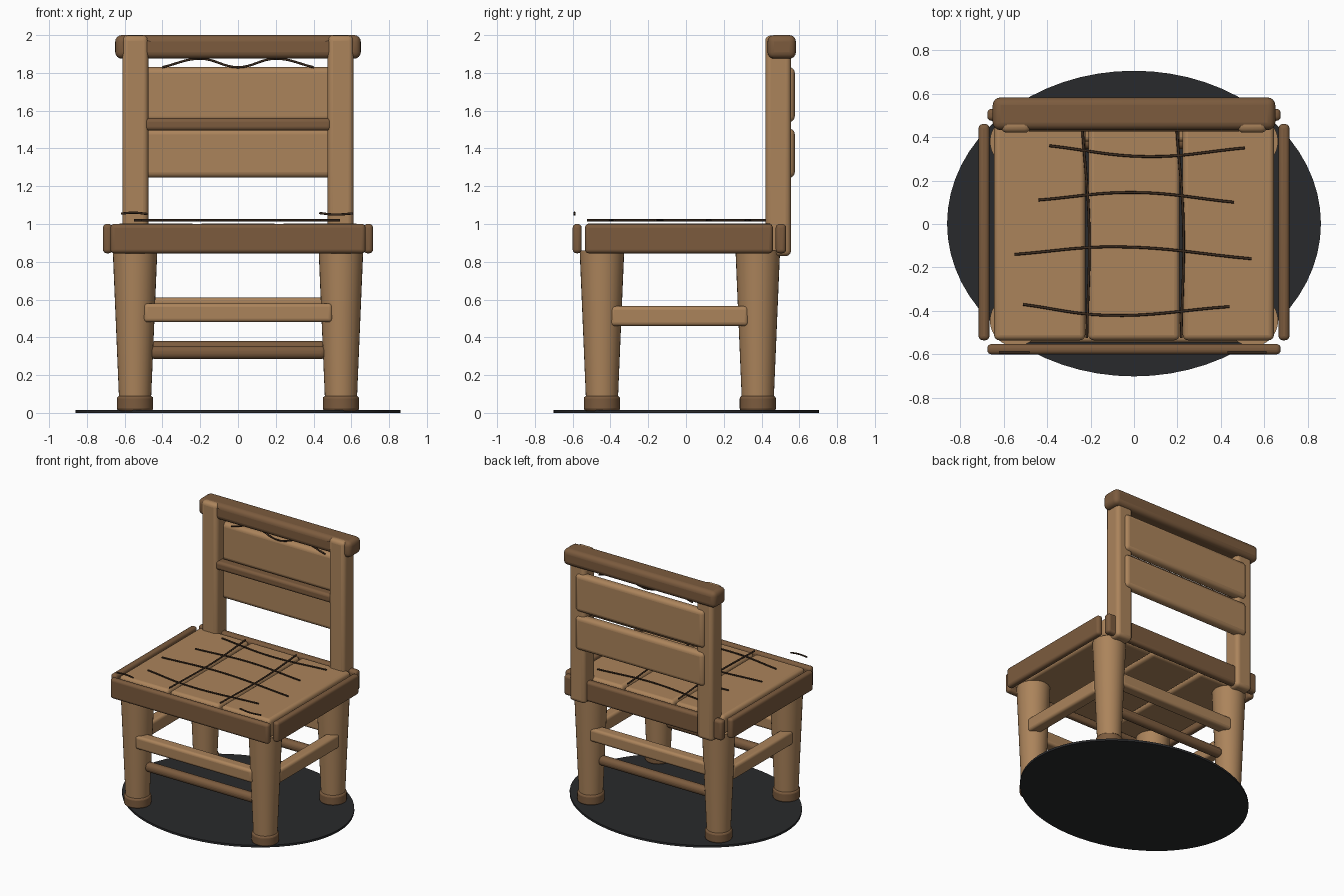
import bpy, math

if "Cube" in bpy.data.objects:
    bpy.data.objects.remove(bpy.data.objects["Cube"])


def material(name, col):
    m = bpy.data.materials.new(name)
    m.diffuse_color = (*col, 1)
    m.use_nodes = True
    m.node_tree.nodes["Principled BSDF"].inputs["Base Color"].default_value = m.diffuse_color
    return m


LIGHT = material("light_wood", (0.41, 0.23, 0.105))
DARK = material("dark_wood", (0.20, 0.105, 0.048))
GRAIN = material("grain_brown", (0.045, 0.025, 0.014))
BLACK = material("shadow_black", (0.022, 0.023, 0.025))


def finish(ob, name, mat):
    ob.name = name
    ob.data.materials.append(mat)
    bpy.ops.object.shade_smooth_by_angle(angle=math.radians(40))
    return ob


def block(name, x, y, z, mat, bevel=0.02):
    """Rounded box given by its (min, max) on each axis."""
    bpy.ops.mesh.primitive_cube_add(size=1, location=[sum(r) / 2 for r in (x, y, z)])
    ob = bpy.context.object
    ob.scale = [r[1] - r[0] for r in (x, y, z)]
    bpy.ops.object.transform_apply(location=False, rotation=False, scale=True)
    b = ob.modifiers.new("rounded_edges", 'BEVEL')
    b.width = bevel
    b.segments = 4
    return finish(ob, name, mat)


def cone(name, x, y, z, r1, r2, mat, bevel=0.0):
    bpy.ops.mesh.primitive_cone_add(vertices=32, radius1=r1, radius2=r2,
                                    depth=z[1] - z[0], location=(x, y, sum(z) / 2))
    ob = bpy.context.object
    if bevel:
        b = ob.modifiers.new("rounded_edges", 'BEVEL')
        b.width = bevel
        b.segments = 3
    return finish(ob, name, mat)


def line(name, pts, radius=0.006):
    """Thin round grain line through the points."""
    cu = bpy.data.curves.new(name, 'CURVE')
    cu.dimensions = '3D'
    cu.bevel_depth = radius
    cu.bevel_resolution = 2
    cu.resolution_u = 8
    cu.use_fill_caps = True
    sp = cu.splines.new('BEZIER')
    sp.bezier_points.add(len(pts) - 1)
    for bp, p in zip(sp.bezier_points, pts):
        bp.co = p
        bp.handle_left_type = bp.handle_right_type = 'AUTO'
    ob = bpy.data.objects.new(name, cu)
    bpy.context.collection.objects.link(ob)
    cu.materials.append(GRAIN)


# Oval shadow disc on the ground
bpy.ops.mesh.primitive_cylinder_add(vertices=64, radius=1, depth=0.016, location=(0, 0.002, 0.008))
disc = bpy.context.object
disc.scale = (0.86, 0.703, 1)
finish(disc, "shadow_disc", BLACK)

# Tapered legs with feet
for side, sx in (("left", -1), ("right", 1)):
    for end, y in (("front", -0.445), ("back", 0.38)):
        cone(f"{end}_leg_{side}", sx * 0.545, y, (0.03, 0.86), 0.083, 0.118, LIGHT)
        cone(f"{end}_foot_{side}", sx * 0.545, y, (0.01, 0.09), 0.096, 0.096, DARK, 0.015)

# Seat planks
for i, x in enumerate((-0.434, 0, 0.434)):
    block(f"seat_plank_{i + 1}", (x - 0.21, x + 0.21), (-0.535, 0.46), (0.86, 1.003), LIGHT, 0.025)

# Seat frame
block("front_apron", (-0.675, 0.675), (-0.6, -0.552), (0.845, 1.0), DARK)
block("back_apron", (-0.675, 0.675), (0.475, 0.53), (0.845, 1.0), DARK)
for side, sx in (("left", -1), ("right", 1)):
    block(f"side_apron_{side}", sorted((sx * 0.665, sx * 0.715)), (-0.535, 0.46), (0.845, 1.0), DARK)

# Stretchers between the legs
block("front_stretcher", (-0.5, 0.5), (-0.545, -0.455), (0.48, 0.58), LIGHT)
block("back_stretcher", (-0.5, 0.5), (0.38, 0.47), (0.51, 0.61), LIGHT)
block("front_lower_rod", (-0.47, 0.47), (-0.48, -0.41), (0.285, 0.355), DARK, 0.03)
block("back_lower_rod", (-0.47, 0.47), (0.345, 0.415), (0.31, 0.38), DARK, 0.03)
for side, sx in (("left", -1), ("right", 1)):
    block(f"side_stretcher_{side}", sorted((sx * 0.55, sx * 0.638)), (-0.4, 0.33), (0.46, 0.565), LIGHT)

# Backrest: posts, top rail, slats and middle rail
for side, sx in (("left", -1), ("right", 1)):
    block(f"back_post_{side}", sorted((sx * 0.475, sx * 0.612)), (0.42, 0.556), (0.83, 1.998), LIGHT, 0.028)
block("top_rail", (-0.65, 0.65), (0.432, 0.582), (1.875, 2.0), DARK, 0.035)
block("upper_slat", (-0.55, 0.55), (0.5, 0.576), (1.54, 1.83), LIGHT, 0.03)
block("lower_slat", (-0.55, 0.55), (0.5, 0.576), (1.245, 1.505), LIGHT, 0.03)
block("middle_rail", (-0.495, 0.495), (0.425, 0.505), (1.495, 1.56), DARK)

# Grain lines across the seat and along the plank seams
Z = 1.02
rows = [((-0.39, 0.36), (0.06, 0.31), (0.51, 0.35)),
        ((-0.44, 0.11), (0.0, 0.145), (0.46, 0.10)),
        ((-0.55, -0.14), (-0.08, -0.105), (0.54, -0.16)),
        ((-0.51, -0.37), (-0.13, -0.42), (0.44, -0.38))]
for i, row in enumerate(rows):
    line(f"seat_grain_{i + 1}", [(x, y, Z) for x, y in row])
for i, sx in enumerate((-1, 1)):
    line(f"seat_seam_{i + 1}", [(sx * 0.217 - 0.02, 0.43, Z), (sx * 0.217 + 0.01, 0, Z),
                                (sx * 0.217, -0.525, Z)])

# Small grain marks above the front apron, on the back and the top rail
line("front_mark_left", [(-0.62, -0.59, 1.055), (-0.55, -0.59, 1.06), (-0.48, -0.59, 1.053)])
line("front_mark_right", [(0.43, -0.59, 1.058), (0.51, -0.59, 1.05), (0.61, -0.59, 1.056)])
line("back_wave", [(-0.4, 0.49, 1.83), (-0.2, 0.49, 1.875), (0, 0.49, 1.83),
                   (0.2, 0.49, 1.875), (0.4, 0.49, 1.83)])
for side, sx in (("left", -1), ("right", 1)):
    line(f"rail_mark_{side}", [(sx * 0.48, 0.437, 1.97), (sx * 0.41, 0.437, 1.958),
                               (sx * 0.35, 0.437, 1.963)], 0.005)
